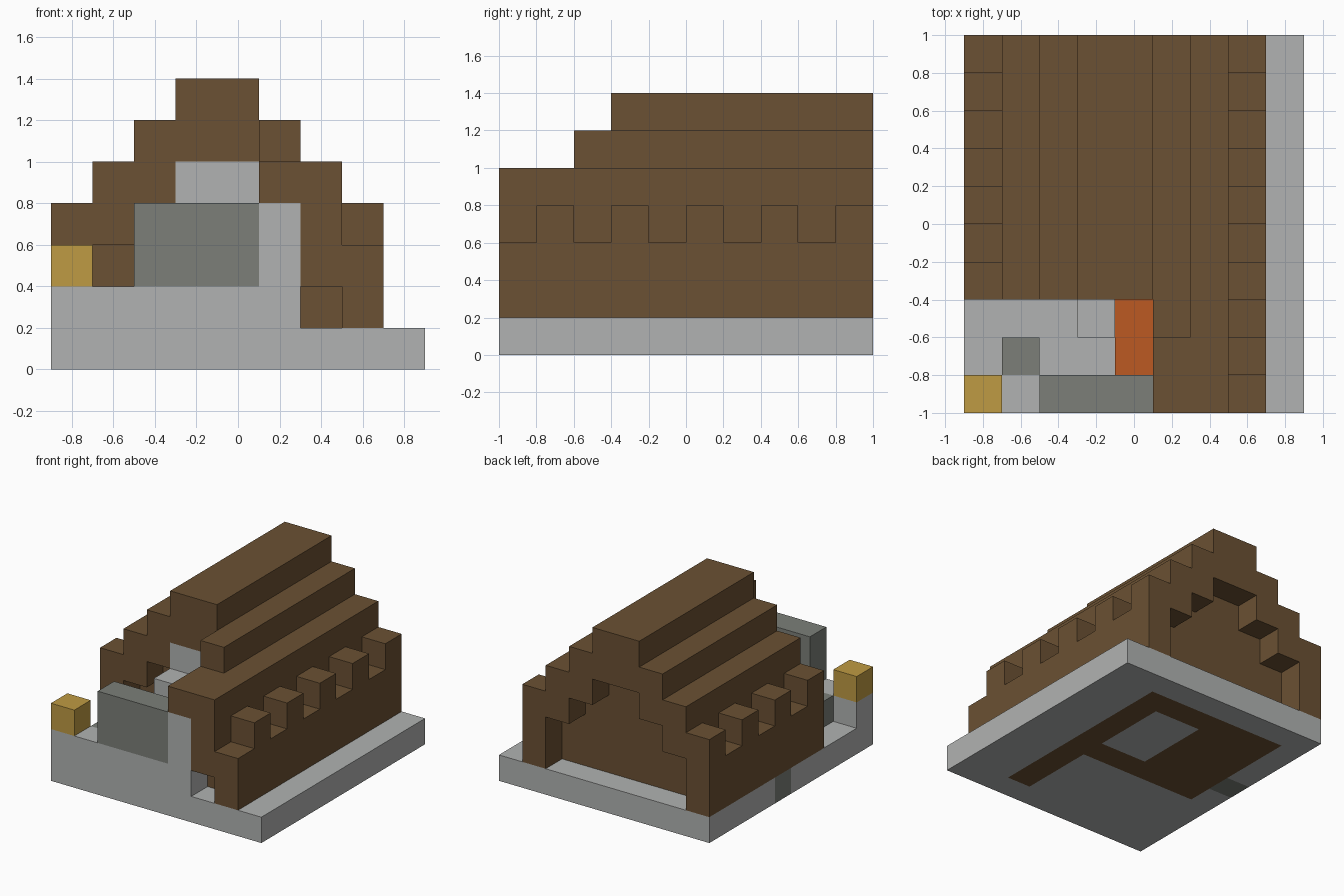
import bpy, bmesh
from mathutils import Vector

if "Cube" in bpy.data.objects:
    bpy.data.objects.remove(bpy.data.objects["Cube"])

U = 0.2                                   # one building block
ORIGIN = Vector((-0.9, -1.0, 0.0))        # front corner of the plot


def material(name, rgb):
    m = bpy.data.materials.new(name)
    m.use_nodes = True
    m.diffuse_color = (*rgb, 1)
    m.node_tree.nodes["Principled BSDF"].inputs["Base Color"].default_value = (*rgb, 1)
    return m


STONE = material("light stone", (0.44, 0.45, 0.445))
DARK = material("dark stone", (0.20, 0.212, 0.191))
WOOD = material("brown wood", (0.147, 0.082, 0.033))
GOLD = material("golden yellow", (0.52, 0.328, 0.056))
LAVA = material("glowing orange", (0.503, 0.102, 0.016))


def add_object(name, bm, mats):
    mesh = bpy.data.meshes.new(name)
    bm.to_mesh(mesh)
    bm.free()
    for m in mats:
        mesh.materials.append(m)
    obj = bpy.data.objects.new(name, mesh)
    bpy.context.collection.objects.link(obj)
    return obj


def blocks(name, mat, *boxes):
    """One object from boxes given as x, y and z ranges counted in blocks."""
    bm = bmesh.new()
    for xs, ys, zs in boxes:
        lo = Vector((xs[0], ys[0], zs[0]))
        hi = Vector((xs[1], ys[1], zs[1]))
        for v in bmesh.ops.create_cube(bm, size=1)["verts"]:
            t = v.co + Vector((0.5, 0.5, 0.5))
            v.co = ORIGIN + U * Vector([lo[i] + t[i] * (hi[i] - lo[i]) for i in range(3)])
    return add_object(name, bm, [mat])


# Foundation slab with the plank floor and one dark stone set into it
def slab_colour(i, j):
    hall = 1 <= i < 7 and 4 <= j < 9
    rug = 4 <= i < 6 and 5 <= j < 8
    passage = i == 6 and 1 <= j < 4
    if i == 0 and j == 5:
        return 1
    return 2 if (hall and not rug) or passage else 0


bm = bmesh.new()
bmesh.ops.create_grid(bm, x_segments=9, y_segments=10, size=1)
for v in bm.verts:
    v.co.x *= 0.9
for f in bm.faces:
    c = (f.calc_center_median() - ORIGIN) / U
    f.material_index = slab_colour(int(c.x), int(c.y))
slab = add_object("foundation", bm, [STONE, DARK, WOOD])
thick = slab.modifiers.new("thickness", "SOLIDIFY")
thick.thickness = U
thick.offset = 1

# Stepped roof, the right slope reaches further forward than the left
BACK = 10
blocks("roof_ridge", WOOD, ((3, 5), (3, BACK), (5, 7)))
blocks("roof_left_slope", WOOD,
       ((1, 2), (3, BACK), (3, 5)),
       ((2, 3), (3, BACK), (4, 6)))
blocks("roof_right_slope", WOOD,
       ((6, 7), (0, BACK), (3, 5)),
       ((5, 6), (0, 2), (4, 5)),
       ((5, 6), (2, BACK), (4, 6)))

# Side walls with alternating raised blocks on top
for side, x, start, first in (("left", 0, 3, 3), ("right", 7, 0, 1)):
    blocks(side + "_wall", WOOD, ((x, x + 1), (start, BACK), (1, 3)))
    blocks(side + "_wall_merlons", WOOD,
           *[((x, x + 1), (y, y + 1), (3, 4)) for y in range(first, BACK, 2)])

# Gable walls set back under the roof
for name, y in (("front_gable", 4), ("back_gable", 8)):
    blocks(name, WOOD, *[((1 + s, 7 - s), (y, y + 1), z)
                         for s, z in enumerate(((1, 3), (3, 4), (4, 5)))])

# Front end of the side passage
blocks("passage_end_wall", WOOD, ((6, 7), (1, 2), (1, 3)))
blocks("passage_lintel", WOOD, ((6, 7), (0, 1), (2, 3)))

# Forge in the front yard
blocks("forge_side_wall", STONE, ((5, 6), (0, 4), (1, 4)))
blocks("forge_back_wall", STONE, ((3, 5), (3, 4), (1, 5)))
blocks("forge_pillar", STONE, ((3, 4), (2, 3), (1, 4)))
blocks("forge_hood", DARK, ((2, 5), (0, 1), (2, 4)))
blocks("forge_fire", LAVA, ((4, 5), (1, 3), (1, 2)))

# Yard wall, step and lamp
blocks("yard_wall", STONE, ((0, 5), (0, 1), (1, 2)))
blocks("yard_step", DARK, ((1, 2), (1, 2), (1, 2)))
blocks("corner_lamp", GOLD, ((0, 1), (0, 1), (2, 3)))
